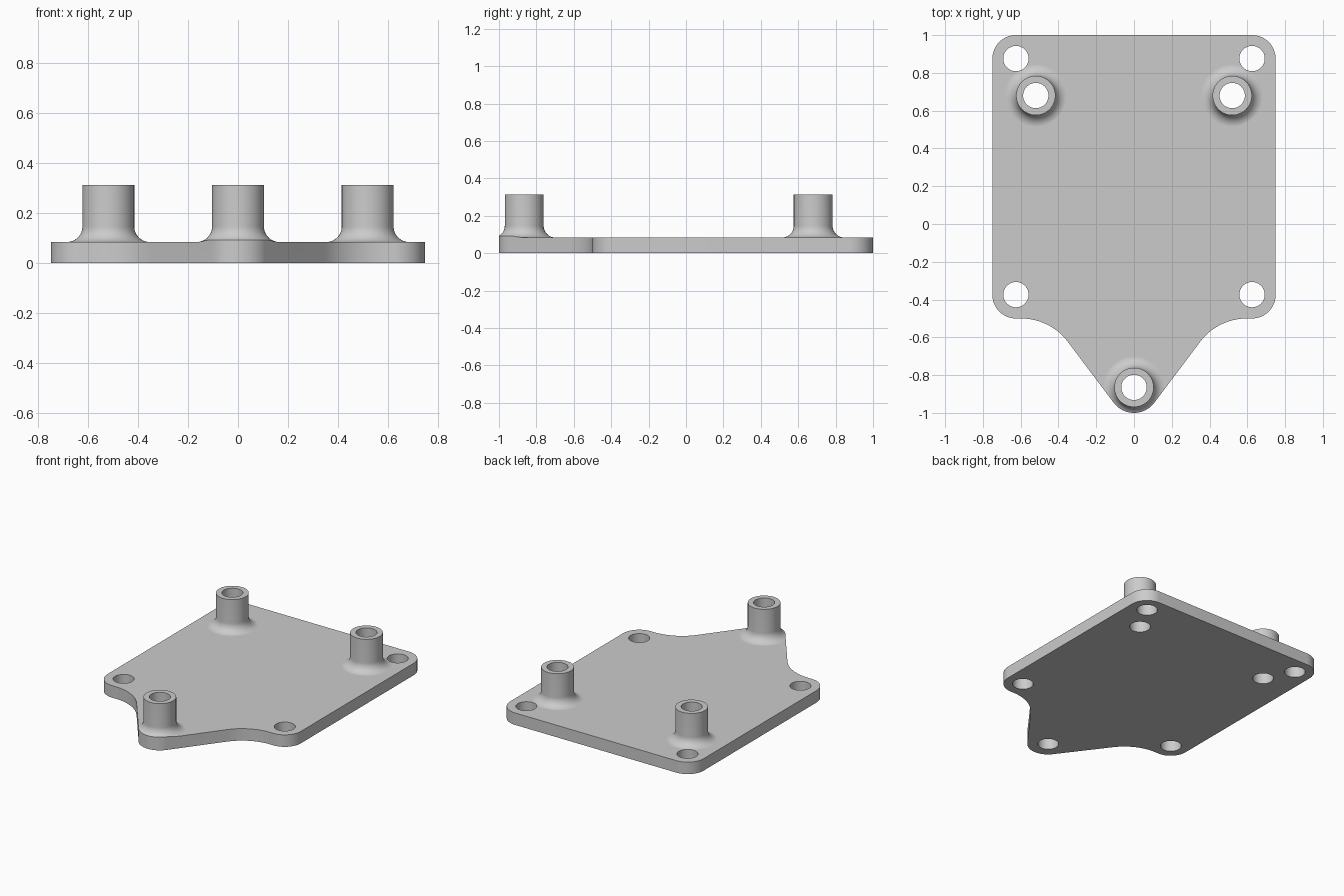
import bpy, bmesh
from math import sin, cos, pi, radians, asin

cube = bpy.data.objects.get("Cube")
if cube:
    bpy.data.objects.remove(cube, do_unlink=True)

PLATE = 0.084        # plate thickness
TOP = 0.313          # top of the standoffs
BOSS_R, HOLE_R, FILLET = 0.104, 0.067, 0.0625
HALF, CORNER = 0.75, 0.125
STANDOFFS = [(-0.52, 0.68), (0.52, 0.68), (0, -0.865)]
CORNER_HOLES = [(sx * 0.625, y) for sx in (-1, 1) for y in (0.876, -0.374)]

grey = bpy.data.materials.new("grey")
grey.use_nodes = True
colour = (0.6, 0.6, 0.6, 1)
grey.diffuse_color = colour
grey.node_tree.nodes["Principled BSDF"].inputs["Base Color"].default_value = colour


def make_object(name, bm):
    bmesh.ops.recalc_face_normals(bm, faces=bm.faces)
    mesh = bpy.data.meshes.new(name)
    bm.to_mesh(mesh)
    bm.free()
    mesh.materials.append(grey)
    obj = bpy.data.objects.new(name, mesh)
    bpy.context.collection.objects.link(obj)
    return obj


def prism(name, outline, z0, z1):
    bm = bmesh.new()
    face = bm.faces.new([bm.verts.new((x, y, z0)) for x, y in outline])
    ext = bmesh.ops.extrude_face_region(bm, geom=[face])["geom"]
    bmesh.ops.translate(bm, vec=(0, 0, z1 - z0),
                        verts=[v for v in ext if isinstance(v, bmesh.types.BMVert)])
    return make_object(name, bm)


def revolve(name, profile, centre, sides=64):
    bm = bmesh.new()
    rings = [[bm.verts.new((centre[0] + r * cos(2 * pi * i / sides),
                            centre[1] + r * sin(2 * pi * i / sides), z))
              for i in range(sides)] for r, z in profile]
    for a, b in zip(rings, rings[1:]):
        for i in range(sides):
            j = (i + 1) % sides
            bm.faces.new((a[i], a[j], b[j], b[i]))
    bm.faces.new(rings[0])
    bm.faces.new(rings[-1])
    return make_object(name, bm)


def combine(target, tool, operation):
    mod = target.modifiers.new(operation, "BOOLEAN")
    mod.operation, mod.object, mod.solver = operation, tool, "EXACT"
    bpy.ops.object.select_all(action="DESELECT")
    bpy.context.view_layer.objects.active = target
    target.select_set(True)
    bpy.ops.object.modifier_apply(modifier=mod.name)
    bpy.data.objects.remove(tool, do_unlink=True)


def arc(cx, cy, r, start, end, steps=16):
    angles = [radians(start + (end - start) * i / steps) for i in range(steps + 1)]
    return [(cx + r * cos(a), cy + r * sin(a)) for a in angles]


# Plate outline: right half from the nose to the back edge, then mirrored
slope = asin(0.6) * 180 / pi
waist_r = 0.3125
half = arc(0, -0.865, 0.135, -90, -slope)
half += arc(0.599, -0.5 - waist_r, waist_r, 180 - slope, 90)
half += arc(HALF - CORNER, -0.5 + CORNER, CORNER, -90, 0)
half += arc(HALF - CORNER, 1 - CORNER, CORNER, 0, 90)
outline = half + [(-x, y) for x, y in reversed(half[1:])]

# Oversized slab with filleted standoffs, trimmed to the outline
plate = prism("mounting_plate", [(-2, -2), (2, -2), (2, 2), (-2, 2)], 0, PLATE)
foot = arc(BOSS_R + FILLET, PLATE - 0.0003 + FILLET, FILLET, 270, 180, 12)
for spot in STANDOFFS:
    boss = revolve("standoff", [(BOSS_R + FILLET, PLATE / 2)] + foot + [(BOSS_R, TOP)], spot)
    combine(plate, boss, "UNION")
combine(plate, prism("outline_cutter", outline, -1, 1), "INTERSECT")

# Through holes in the corners and the standoffs
for spot in STANDOFFS + CORNER_HOLES:
    combine(plate, revolve("hole_cutter", [(HOLE_R, -1), (HOLE_R, 1)], spot, 48), "DIFFERENCE")

# Smooth round walls, flat faces kept flat
bpy.ops.object.shade_smooth_by_angle(angle=radians(30))
for poly in plate.data.polygons:
    if abs(poly.normal.z) > 0.9999:
        poly.use_smooth = False
